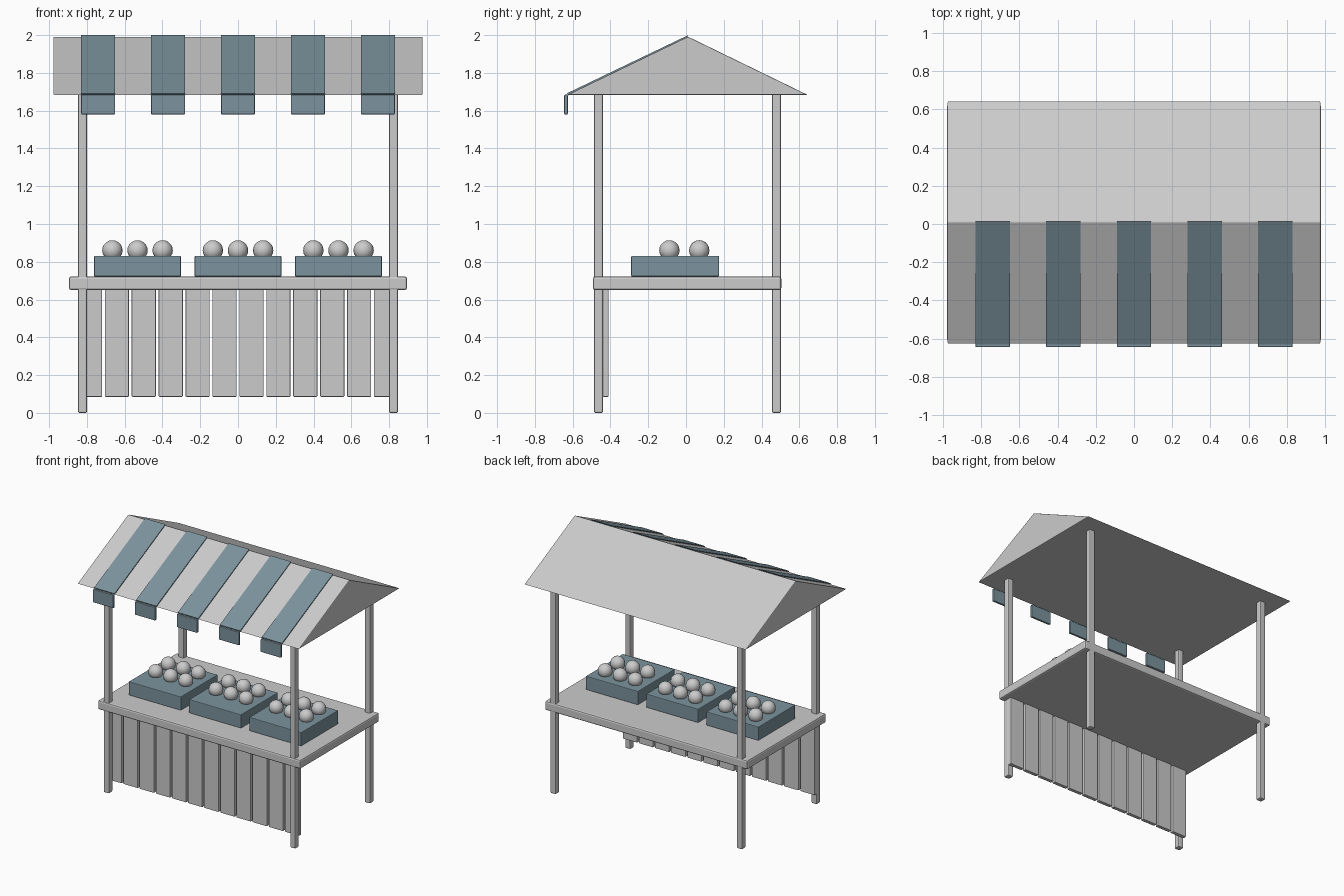
import bpy, bmesh

if "Cube" in bpy.data.objects:
    bpy.data.objects.remove(bpy.data.objects["Cube"])

dark = bpy.data.materials.new("slate")
dark.diffuse_color = (0.2, 0.29, 0.34, 1)
dark.use_nodes = True
dark.node_tree.nodes["Principled BSDF"].inputs["Base Color"].default_value = dark.diffuse_color


def finish(name, bm, bevel=0, mat=None):
    bmesh.ops.recalc_face_normals(bm, faces=bm.faces)
    me = bpy.data.meshes.new(name)
    bm.to_mesh(me)
    bm.free()
    ob = bpy.data.objects.new(name, me)
    bpy.context.collection.objects.link(ob)
    if bevel:
        m = ob.modifiers.new("bevel", 'BEVEL')
        m.width = bevel
        m.segments = 2
    if mat:
        me.materials.append(mat)
    return ob


def box(name, x, y, z, bevel=0, mat=None):
    """Box from (min, max) ranges."""
    bm = bmesh.new()
    bmesh.ops.create_cube(bm, size=1)
    for v in bm.verts:
        v.co = [r[0] if c < 0 else r[1] for c, r in zip(v.co, (x, y, z))]
    return finish(name, bm, bevel, mat)


def prism(name, profile, x0, x1, bevel=0, mat=None):
    """Extrude a (y, z) profile along x."""
    bm = bmesh.new()
    f = bm.faces.new([bm.verts.new((x0, y, z)) for y, z in profile])
    ext = bmesh.ops.extrude_face_region(bm, geom=[f])
    for v in ext["geom"]:
        if isinstance(v, bmesh.types.BMVert):
            v.co.x = x1
    return finish(name, bm, bevel, mat)


# Counter top
box("counter", (-0.895, 0.895), (-0.492, 0.505), (0.65, 0.722), 0.012)

# Four corner posts
for x in (-0.823, 0.823):
    for side, y in (("front", -0.463), ("back", 0.479)):
        box(side + "_post", (x - 0.024, x + 0.024), (y - 0.024, y + 0.024),
            (0, 1.70), 0.008)

# Vertical slats under the counter front
for i in range(12):
    x = (i - 5.5) * 0.1425
    box("front_slat", (x - 0.064, x + 0.064), (-0.44, -0.41), (0.085, 0.655), 0.005)

# Solid gabled roof
prism("roof", [(-0.63, 1.683), (0.645, 1.683), (0.01, 1.992)], -0.978, 0.978, 0.006)

# Dark awning stripes with hanging flaps
for i in range(-2, 3):
    x0, x1 = i * 0.37 - 0.09, i * 0.37 + 0.09
    prism("roof_stripe", [(0.004, 1.978), (0.012, 2.0), (-0.63, 1.692), (-0.622, 1.68)],
          x0, x1, 0, dark)
    box("awning_flap", (x0, x1), (-0.645, -0.626), (1.58, 1.685), 0.005, dark)

# Crates with six round fruits each
for cx in (-0.532, 0, 0.532):
    box("crate", (cx - 0.23, cx + 0.23), (-0.29, 0.175), (0.722, 0.831), 0.005, dark)
    for fx in (-0.133, 0, 0.133):
        for fy in (-0.088, 0.07):
            bm = bmesh.new()
            bmesh.ops.create_uvsphere(bm, u_segments=16, v_segments=10, radius=0.054)
            bmesh.ops.translate(bm, verts=bm.verts, vec=(cx + fx, fy, 0.86))
            for f in bm.faces:
                f.smooth = True
            finish("fruit", bm)
